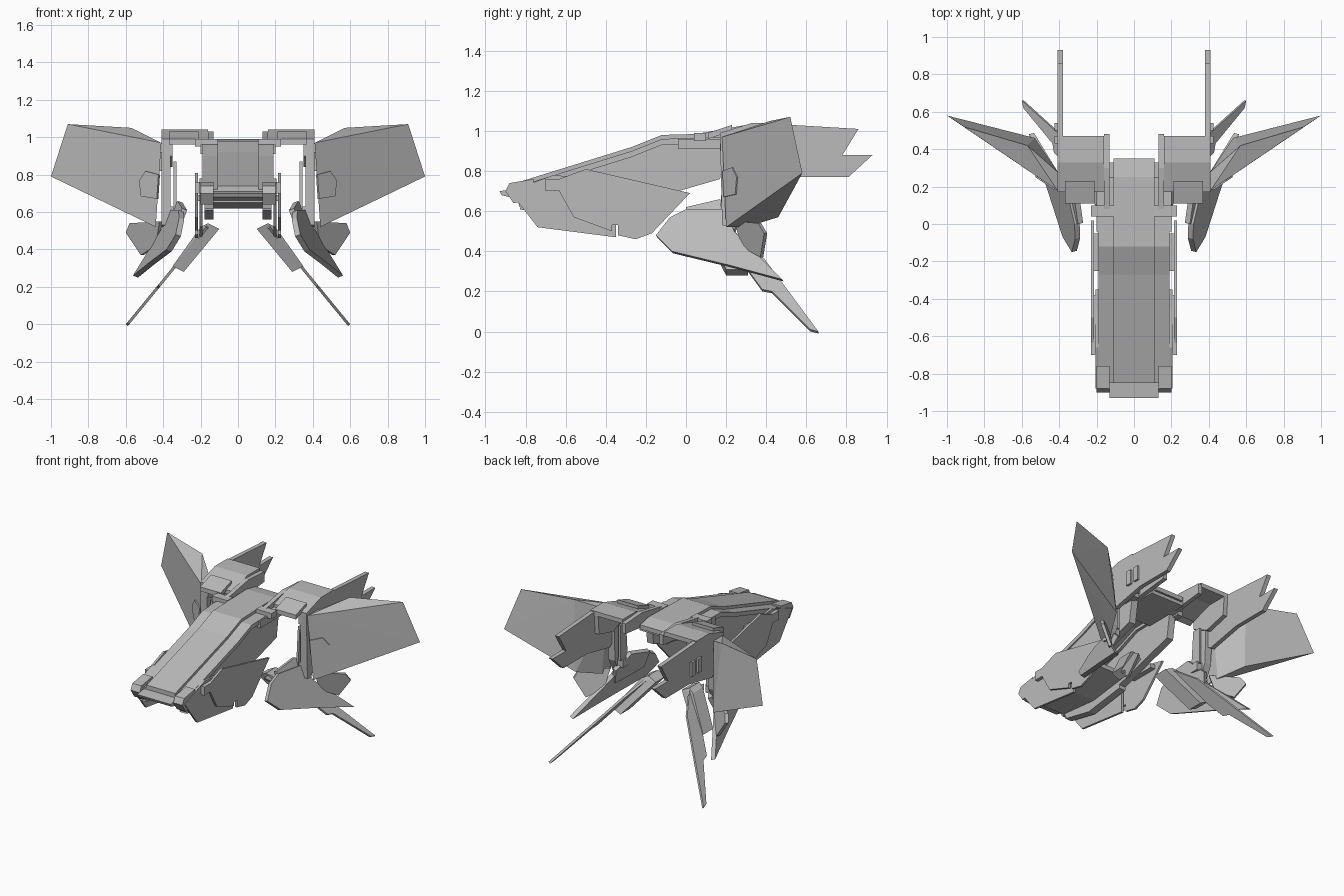
import bpy
import bmesh
from mathutils import Vector

cube = bpy.data.objects.get("Cube")
if cube:
    bpy.data.objects.remove(cube, do_unlink=True)

# Single hull colour
grey = bpy.data.materials.new("hull_grey")
grey.use_nodes = True
grey.diffuse_color = (.5, .5, .5, 1)
grey.node_tree.nodes["Principled BSDF"].inputs["Base Color"].default_value = grey.diffuse_color


def finish(name, bm, mirrored):
    """Turn a bmesh into an object, mirrored across x when it is one of a pair."""
    bmesh.ops.recalc_face_normals(bm, faces=bm.faces)
    mesh = bpy.data.meshes.new(name)
    bm.to_mesh(mesh)
    bm.free()
    mesh.materials.append(grey)
    part = bpy.data.objects.new(name, mesh)
    bpy.context.collection.objects.link(part)
    if mirrored:
        modifier = part.modifiers.new("Mirror", 'MIRROR')
        modifier.use_mirror_merge = False


def slab(name, outline, offset, mirrored=True):
    """Flat polygon thickened along an offset vector."""
    bm = bmesh.new()
    front = [bm.verts.new(point) for point in outline]
    back = [bm.verts.new(Vector(point) + Vector(offset)) for point in outline]
    bm.faces.new(front)
    bm.faces.new(back[::-1])
    for i, vert in enumerate(front):
        bm.faces.new((front[i - 1], vert, back[i], back[i - 1]))
    finish(name, bm, mirrored)


def profile(name, outline, inner, outer):
    """Side outline of (y, z) points extruded from inner x to outer x."""
    slab(name, [(inner, y, z) for y, z in outline], (outer - inner, 0, 0))


def spine(name, outline, half_width):
    """Side outline extruded evenly to both sides of the middle."""
    slab(name, [(-half_width, y, z) for y, z in outline], (half_width * 2, 0, 0), False)


def leaning(name, outline, plane, thickness):
    """Side outline laid on the plane x = base + sweep * y + lean * z."""
    base, sweep, lean = plane
    normal = Vector((1, -sweep, -lean)).normalized()
    slab(name, [(base + sweep * y + lean * z, y, z) for y, z in outline], -normal * thickness)


def hull(name, points):
    """Closed convex solid around the points."""
    bm = bmesh.new()
    for point in points:
        bm.verts.new(point)
    bmesh.ops.convex_hull(bm, input=bm.verts)
    finish(name, bm, True)


def shifted(line, y=0, z=0):
    return [(a + y, b + z) for a, b in line]


def band(line, depth):
    """Outline of a bent sheet hanging below a line."""
    return line + shifted(line, z=-depth)[::-1]


def rect(y, z, length, height):
    """Outline of a rectangle from its front lower corner."""
    return [(y, z), (y + length, z), (y + length, z + height), (y, z + height)]


# Shared widths and lines
sheet = .015
rib = .03
spine_half = .11
wall_inner, wall_outer = .13, .18
armour_inner, armour_outer = .19, .23
shoulder_inner, shoulder_outer = .16, .41
blade_inner = shoulder_outer - rib
hood_line = [(-.85, .74), (-.27, .92), (-.12, .98), (.25, .99), (.35, .97)]
belly_line = [(-.85, .68), (-.55, .65), (-.25, .69)]

# Central hood, nose lip, belly and rear deck
spine("hood", band(hood_line, rib), spine_half)
spine("nose_lip", [(-.93, .7), (-.84, .71), (-.84, .66), (-.92, .68)], wall_inner)
spine("belly", band(belly_line, rib), wall_inner)
spine("rear_deck", rect(0, .92, .33, rib), wall_inner)

# Hull walls, side rails and nose blocks
profile("hull_wall", shifted(hood_line[:3], z=-.04)
        + [(.2, .96), (.17, .76), (-.35, .61), (-.6, .58), (-.83, .62)], wall_inner, wall_outer)
profile("hood_rail", band(shifted(hood_line[:4], z=-.02), rib), spine_half, armour_inner)
profile("nose_block", [(-.9, .7), (-.88, .74), (-.76, .76), (-.76, .66), (-.86, .64)],
        wall_inner, .2)
profile("lower_prong", [(-.83, .61), (-.6, .56), (-.3, .6), (-.3, .66), (-.8, .66)],
        wall_inner, wall_outer)

# Layered side armour with a notched lower edge
profile("front_armour", [(-.88, .7), (-.74, .52), (-.35, .47), (-.35, .75), (-.66, .78)],
        armour_inner, armour_inner + sheet)
notch = rect(-.37, .5, rib, rib)
profile("rear_armour", [(-.66, .75), (-.5, .81), (.02, .69), (-.17, .49), (-.25, .46)]
        + [(-.34, .48), notch[2], notch[3], notch[0], (-.56, .57)],
        armour_outer - sheet, armour_outer)
profile("armour_mount", rect(-.7, .7, .32, .06), wall_outer, armour_outer)
profile("armour_strut", rect(-.25, .66, .2, rib), wall_outer, armour_outer - sheet)

# Joints carrying the shoulders
profile("shoulder_joint", [(.07, .94), (.08, .99), (.3, 1.03), (.48, 1.02), (.48, .95), (.2, .92)],
        wall_inner, shoulder_inner)
profile("joint_bracket", rect(-.04, .91, .28, .05), shoulder_inner, .2)
profile("joint_arm", rect(.04, .95, .06, .04), spine_half, armour_outer)

# Shoulder roofs with raised covers and outer skirts
roof_line = [(.17, .99), (.33, 1.04), (.47, 1.04)]
profile("shoulder_roof", band(roof_line, rib), shoulder_inner, shoulder_outer)
profile("shoulder_cover", band([(.11, .99), (.23, 1.03)], rib),
        shoulder_inner + .05, shoulder_outer - .04)
profile("shoulder_skirt", shifted(roof_line, z=-rib) + [(.46, .88), (.3, .84), (.17, .9)],
        blade_inner - rib, blade_inner)

# Forked vertical tail blades with small lugs
profile("tail_blade", [(.17, .98), (.36, 1.04), (.86, 1.01), (.78, .88), (.93, .88), (.81, .77),
                       (.55, .77), (.3, .72), (.18, .8)], blade_inner, shoulder_outer)
for y in (.43, .5):
    profile("blade_lug", rect(y, .82, .04, .1), shoulder_outer, shoulder_outer + sheet)

# Wing pylons and inner struts
profile("wing_pylon", [(.17, .97), (.28, .97), (.27, .62), (.22, .52), (.18, .53)],
        .36, shoulder_outer)
profile("inner_strut", [(.19, .87), (.25, .87), (.25, .62), (.17, .6)], .33, .33 + sheet)

# Wedge wings: a flat front face, a flat back face and a root
root_top, root_low = Vector((.41, .18, .97)), Vector((.44, .2, .52))
tip_top, tip_low = Vector((.91, .52, 1.07)), Vector((1, .58, .79))
ridge_top, ridge_low = Vector((.57, .42, 1.05)), Vector((.53, .46, .57))
root_depth = Vector((0, .1, 0))
hull("wing", [root_top, root_low, tip_top, tip_low, ridge_top, ridge_low,
              root_top + root_depth, root_low + root_depth])

# Small raised panel at each wing root, following the front face
along = (tip_low - root_top).normalized()
down = (root_low - root_top).normalized()
facing = along.cross(down).normalized() * sheet
slab("wing_panel", [root_top + along * a + down * d - facing / 2
                    for a, d in ((0, .17), (.09, .13), (.13, .17), (.11, .26), (0, .3))], facing)

# Swept lower fins with a backing plate and a joint to the pylon
fin_plane = (.55, .23, -.38)
leaning("lower_fin", [(-.15, .48), (-.08, .57), (0, .61), (.2, .61), (.24, .5), (.48, .26),
                      (.22, .33), (-.07, .4)], fin_plane, rib)
leaning("fin_backing", [(0, .62), (.17, .66), (.26, .56), (.22, .45), (0, .5)],
        (fin_plane[0] - sheet,) + fin_plane[1:], rib)
profile("fin_joint", rect(.18, .57, .06, .06), .32, .38)

# Short fins tucked below the wings
slab("rear_fin", [(.42, .24, .55), (.58, .36, .54), (.6, .39, .49), (.52, .37, .37),
                  (.44, .28, .42)], (-sheet, sheet, 0))

# Legs: an angled block carrying a long spike
leg_section = [(.1, .51, .08), (.16, .54, .08), (.2, .52, .1), (.35, .31, .2), (.29, .28, .2)]
hull("leg_block", [(x, y + depth, z) for x, z, y in leg_section for depth in (0, spine_half)])
leaning("leg_spike", [(.05, .52), (.18, .54), (.34, .43), (.46, .27), (.66, 0), (.62, .01),
                      (.43, .2), (.38, .21), (.3, .32)], (.6, 0, -.82), sheet)
